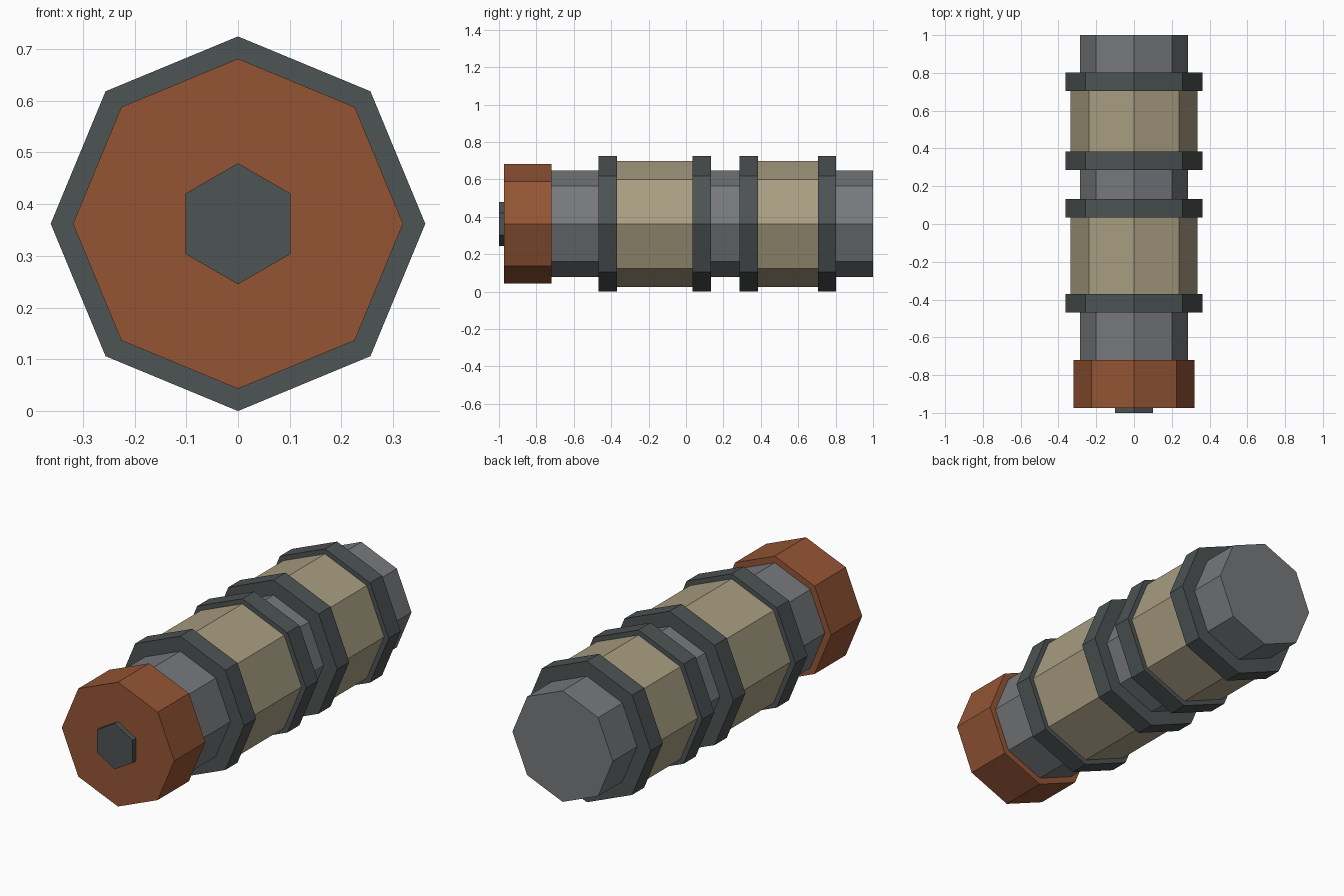
import bpy
import math

if "Cube" in bpy.data.objects:
    bpy.data.objects.remove(bpy.data.objects["Cube"])

CENTRE_Z = 0.362


def material(name, rgb):
    # sRGB 0-255 to linear
    m = bpy.data.materials.new(name)
    lin = [((c / 255 + 0.055) / 1.055) ** 2.4 for c in rgb]
    m.diffuse_color = (*lin, 1)
    m.use_nodes = True
    m.node_tree.nodes["Principled BSDF"].inputs["Base Color"].default_value = m.diffuse_color
    return m


rust = material("rust red", (148, 85, 53))
steel = material("steel grey", (118, 121, 124))
dark = material("dark grey", (77, 83, 83))
tan = material("tan", (169, 158, 130))


def prism(name, sides, radius, y0, y1, mat):
    # Flat-sided cylinder along y, with a corner pointing straight up
    ring = [(radius * math.sin(2 * math.pi * i / sides),
             CENTRE_Z + radius * math.cos(2 * math.pi * i / sides))
            for i in range(sides)]
    verts = [(x, y, z) for y in (y0, y1) for x, z in ring]
    faces = [tuple(range(sides)), tuple(reversed(range(sides, 2 * sides)))]
    for i in range(sides):
        j = (i + 1) % sides
        faces.append((i, i + sides, j + sides, j))
    # front cap must face -y
    faces = [tuple(reversed(f)) for f in faces]
    mesh = bpy.data.meshes.new(name)
    mesh.from_pydata(verts, [], faces)
    mesh.materials.append(mat)
    ob = bpy.data.objects.new(name, mesh)
    bpy.context.collection.objects.link(ob)
    # make sure normals point outwards
    import bmesh
    bm = bmesh.new()
    bm.from_mesh(mesh)
    bmesh.ops.recalc_face_normals(bm, faces=bm.faces)
    bm.to_mesh(mesh)
    bm.free()
    return ob


# Core tube running the whole length
prism("core_tube", 8, 0.285, -0.72, 1.0, steel)

# End cap and its bolt
prism("end_cap", 8, 0.319, -0.973, -0.72, rust)
prism("cap_bolt", 6, 0.117, -1.0, -0.973, dark)

# Two sleeves, each held between a pair of collars
for label, y0, y1 in (("front", -0.37, 0.035), ("rear", 0.385, 0.705)):
    prism(label + "_sleeve", 8, 0.336, y0, y1, tan)
    prism(label + "_collar_a", 8, 0.362, y0 - 0.098, y0, dark)
    prism(label + "_collar_b", 8, 0.362, y1, y1 + 0.098, dark)
